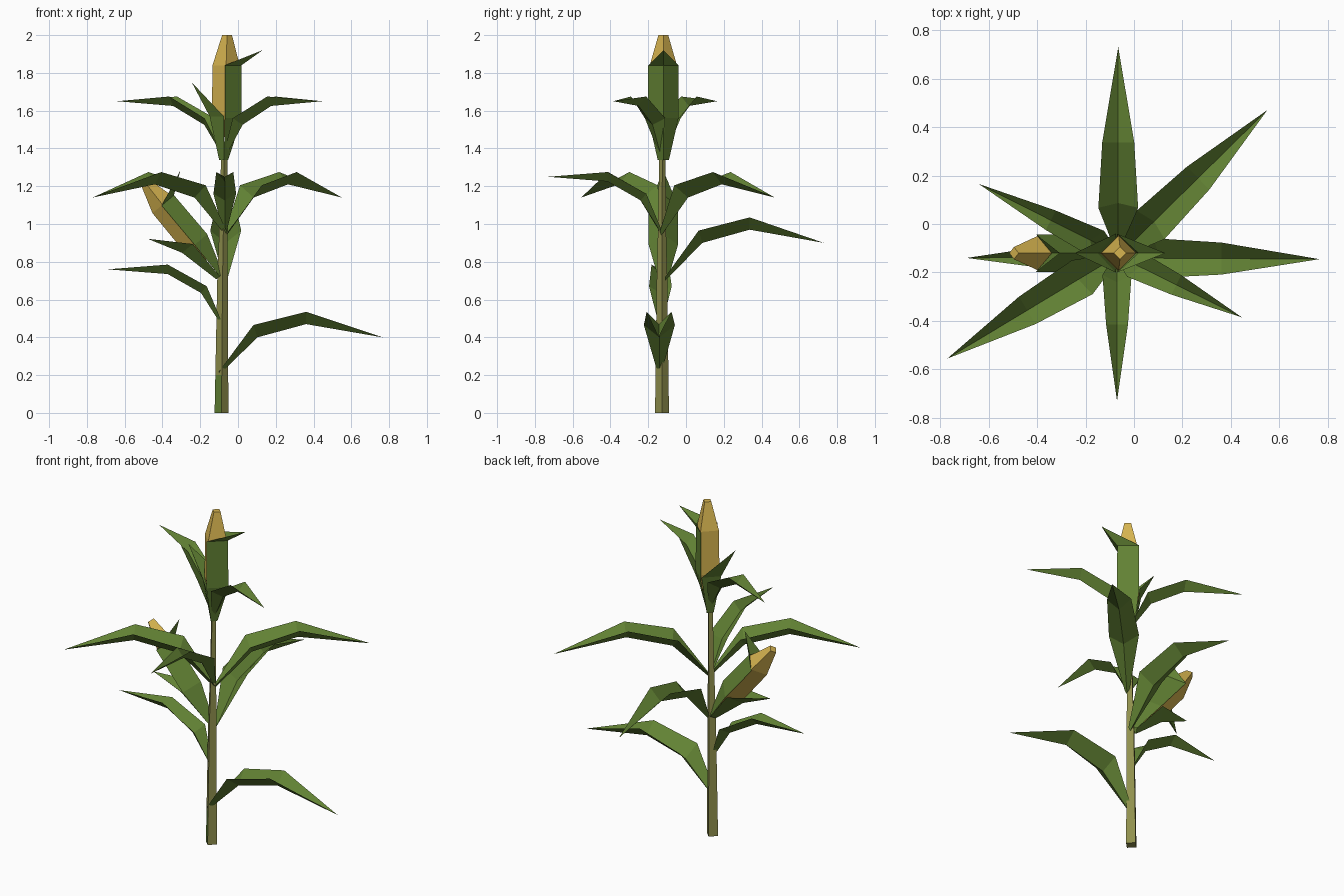
import bpy
import math
from mathutils import Vector, Matrix

if "Cube" in bpy.data.objects:
    bpy.data.objects.remove(bpy.data.objects["Cube"])


def material(name, rgb):
    m = bpy.data.materials.new(name)
    m.diffuse_color = (*rgb, 1)
    m.use_nodes = True
    m.node_tree.nodes["Principled BSDF"].inputs["Base Color"].default_value = m.diffuse_color
    return m


LEAF = material("leaf green", (0.122, 0.223, 0.034))
GOLD = material("kernel gold", (0.68, 0.46, 0.08))
STEM = material("stalk olive", (0.28, 0.28, 0.075))


def make(name, verts, faces, mats, matrix=None):
    mesh = bpy.data.meshes.new(name)
    mesh.from_pydata([tuple(v) for v in verts], [], faces)
    if matrix:
        mesh.transform(matrix)
    for m in mats:
        mesh.materials.append(m)
    mesh.update()
    ob = bpy.data.objects.new(name, mesh)
    bpy.context.collection.objects.link(ob)
    return ob


def sheet(name, rows, tip, matrix):
    """Folded strip of three-point rows that closes in a pointed tip."""
    verts = [p for row in rows for p in row] + [tip]
    faces = []
    for r in range(len(rows) - 1):
        for c in range(2):
            a = r * 3 + c
            faces.append((a, a + 1, a + 4, a + 3))
    a, t = len(rows) * 3 - 3, len(verts) - 1
    faces += [(a, a + 1, t), (a + 1, a + 2, t)]
    return make(name, verts, faces, [LEAF], matrix)


def tube(name, rings, mats, matrix=None):
    """Four-sided tube; rings are (x, y, z, radius)."""
    verts = []
    for x, y, z, r in rings:
        verts += [(x + r, y, z), (x, y + r, z), (x - r, y, z), (x, y - r, z)]
    faces = [(3, 2, 1, 0)]
    for k in range(len(rings) - 1):
        for i in range(4):
            j = (i + 1) % 4
            faces.append((k * 4 + i, k * 4 + j, k * 4 + 4 + j, k * 4 + 4 + i))
    n = len(verts)
    faces.append((n - 4, n - 3, n - 2, n - 1))
    return make(name, verts, faces, mats, matrix)


# Stalk, with one green face on the lowest segment
stalk = tube("stalk", [(-0.087, -0.127, 0, 0.037), (-0.086, -0.127, 0.2, 0.034),
                       (-0.082, -0.127, 0.7, 0.028), (-0.078, -0.127, 0.95, 0.022),
                       (-0.073, -0.125, 1.38, 0.016)], [STEM, LEAF])
for p in stalk.data.polygons:
    if p.center.z < 0.2 and p.normal.x < -0.3 and p.normal.y < -0.3:
        p.material_index = 1

# Leaf shapes: rows of (edge reach, edge height, keel reach, keel height, half width), then tip
LONG = ([(0.0, 0.02, 0.0, 0.0, 0.012), (0.18, 0.265, 0.2, 0.2, 0.082),
         (0.455, 0.335, 0.455, 0.27, 0.066)], (0.855, 0.2))
SHORT = ([(0.0, 0.02, 0.0, 0.0, 0.012), (0.08, 0.21, 0.11, 0.175, 0.06),
          (0.285, 0.325, 0.285, 0.275, 0.045)], (0.6, 0.3))


def leaf(name, shape, base, target):
    """Leaf growing from base towards the target x, y; local +y is outward."""
    rows, tip = shape
    d = Vector((target[0] - base[0], target[1] - base[1]))
    s = d.length / tip[0]
    pts = [((-w, er * s, ez), (0, kr * s, kz), (w, er * s, ez))
           for er, ez, kr, kz, w in rows]
    turn = Matrix.Rotation(math.atan2(d.y, d.x) - math.pi / 2, 4, 'Z')
    sheet(name, pts, (0, tip[0] * s, tip[1]), Matrix.Translation(base) @ turn)


leaf("leaf_low_right", LONG, (-0.10, -0.14, 0.20), (0.765, -0.145))
leaf("leaf_low_left", SHORT, (-0.085, -0.135, 0.46), (-0.69, -0.14))
leaf("leaf_back", LONG, (-0.065, -0.11, 0.70), (-0.065, 0.73))
leaf("leaf_front", SHORT, (-0.07, -0.13, 0.95), (-0.07, -0.73))
leaf("leaf_mid_left", LONG, (-0.065, -0.13, 0.94), (-0.77, -0.555))
leaf("leaf_mid_right", LONG, (-0.06, -0.13, 0.94), (0.55, 0.47))
leaf("leaf_top_left", SHORT, (-0.075, -0.12, 1.35), (-0.64, 0.165))
leaf("leaf_top_right", SHORT, (-0.07, -0.13, 1.35), (0.445, -0.385))


def ear(name, matrix):
    """Corn ear with a tall husk on one side and a short one on the other."""
    tube(name + "_kernels", [(0.015, 0, 0.12, 0.04), (0.015, 0, 0.24, 0.073),
                             (0.017, 0, 0.5, 0.072), (0.022, 0, 0.66, 0.026)],
         [GOLD], matrix)
    tall = [(0.005, 0.028, 0.03, 0.0), (0.01, 0.10, 0.08, 0.22), (0.01, 0.098, 0.08, 0.5)]
    sheet(name + "_tall_husk",
          [((e, -w, z), (o, 0, z), (e, w, z)) for e, o, w, z in tall],
          (0.21, 0, 0.58), matrix)
    short = [(0.005, -0.02, 0.03, 0.0), (0.005, -0.07, 0.08, 0.23)]
    sheet(name + "_short_husk",
          [((e, w, z), (o, 0, z), (e, -w, z)) for e, o, w, z in short],
          (-0.165, 0, 0.41), matrix)


ear("top_ear", Matrix.Translation((-0.08, -0.12, 1.34)))
ear("side_ear", Matrix.Translation((-0.10, -0.12, 0.72))
    @ Matrix.Rotation(math.radians(-40), 4, 'Y') @ Matrix.Scale(0.97, 4))
